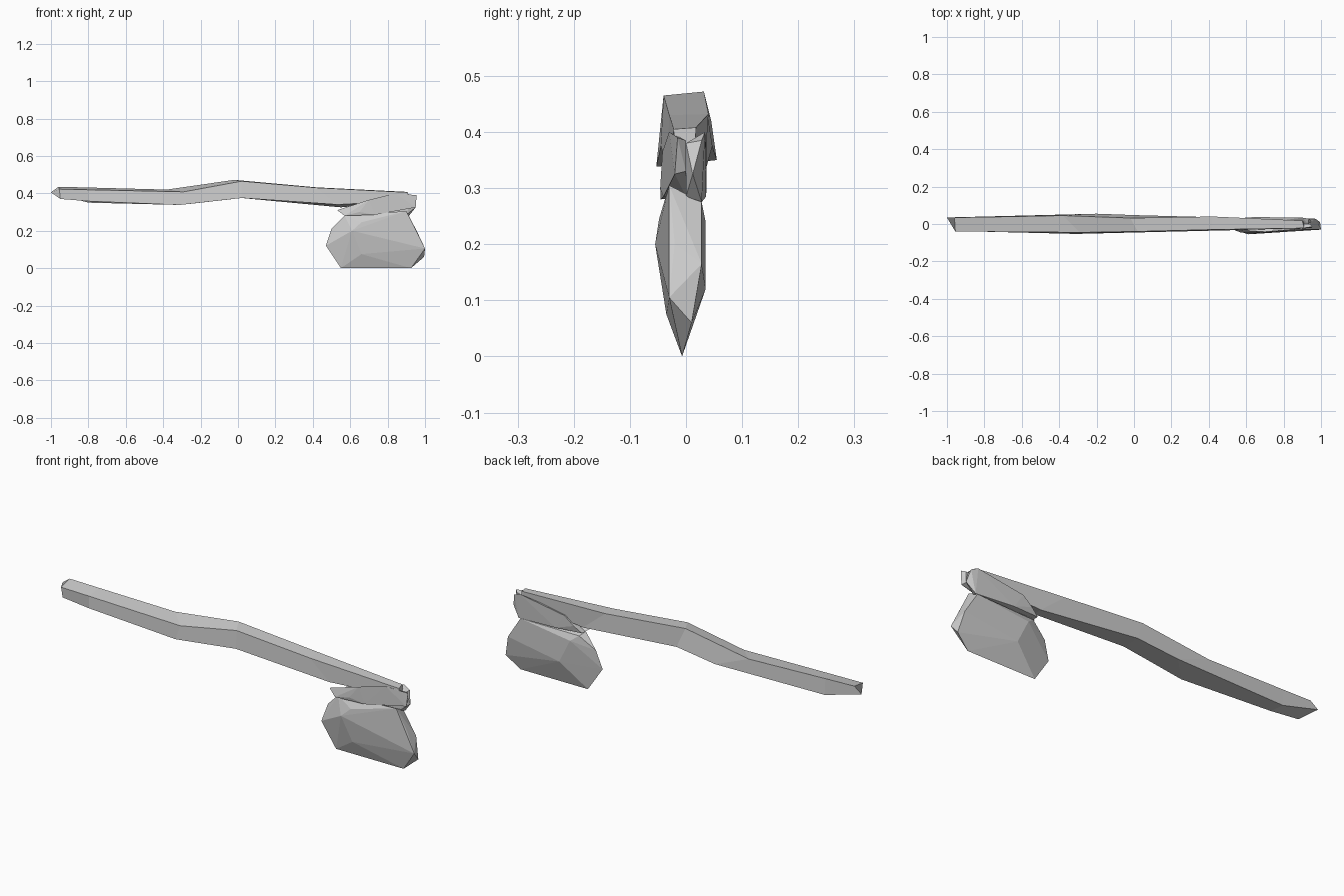
import bpy, bmesh


def finish(name, bm):
    bmesh.ops.recalc_face_normals(bm, faces=bm.faces)
    mesh = bpy.data.meshes.new(name)
    bm.to_mesh(mesh)
    bm.free()
    ob = bpy.data.objects.new(name, mesh)
    bpy.context.collection.objects.link(ob)
    return ob


def chipped_block(name, points):
    """Faceted solid: the convex hull of a few corner points."""
    bm = bmesh.new()
    for p in points:
        bm.verts.new(p)
    res = bmesh.ops.convex_hull(bm, input=bm.verts)
    loose = [g for g in res["geom_interior"] if isinstance(g, bmesh.types.BMVert)]
    bmesh.ops.delete(bm, geom=loose, context='VERTS')
    return finish(name, bm)


def loft(name, rings):
    """Skin four-cornered rings and cap both ends."""
    bm = bmesh.new()
    rows = [[bm.verts.new(p) for p in r] for r in rings]
    for a, b in zip(rows, rows[1:]):
        for i in range(4):
            j = (i + 1) % 4
            bm.faces.new((a[i], a[j], b[j], b[i]))
    bm.faces.new(rows[0])
    bm.faces.new(rows[-1])
    return finish(name, bm)


# Crooked wooden handle: front-top, back-top, back-bottom, front-bottom corners
loft("handle", [
    [(-.955, -.04, .422), (-.96, .035, .435), (-1, .035, .405), (-.95, -.035, .37)],
    [(-.8, -.041, .419), (-.8, .037, .431), (-.8, .04, .35), (-.8, -.041, .358)],
    [(-.29, -.045, .408), (-.38, .045, .42), (-.2, .055, .35), (-.31, -.053, .338)],
    [(.02, -.04, .465), (-.02, .032, .472), (.02, .047, .375), (.02, -.045, .375)],
    [(.42, -.03, .43), (.42, .04, .432), (.55, .033, .325), (.53, -.033, .34)],
    [(.91, -.022, .405), (.9, .018, .408), (.91, .015, .36), (.91, -.02, .36)],
])

# Chipped stone head, tapering to the cutting edge at the bottom
chipped_block("stone_head", [
    (.55, -.007, 0), (.925, -.007, 0), (.995, .01, .06), (1, -.03, .105),
    (.955, -.02, .2), (.97, .028, .165), (.9, .028, .275), (.9, -.03, .305),
    (.61, -.055, .2), (.66, -.035, .075), (.66, -.048, .245),
    (.62, .035, .24), (.68, .035, .12), (.47, -.01, .12), (.5, 0, .21),
    (.57, -.02, .28), (.58, .02, .27),
])

# Diagonal binding on the front
chipped_block("front_binding", [
    (.53, -.03, .31), (.57, -.045, .28), (.65, -.046, .3), (.73, -.04, .285),
    (.95, -.02, .325), (.955, -.015, .39), (.92, -.02, .392), (.84, -.03, .4),
    (.7, -.042, .365), (.56, 0, .29), (.94, 0, .33), (.94, 0, .385), (.73, 0, .285),
])

# Diagonal binding on the back
chipped_block("back_binding", [
    (.56, .025, .29), (.6, .035, .32), (.65, .037, .36), (.9, .034, .4),
    (.935, .028, .385), (.91, .028, .275), (.95, .012, .325), (.7, .036, .285),
    (.56, 0, .29), (.9, 0, .285), (.93, 0, .38), (.65, 0, .35),
])
